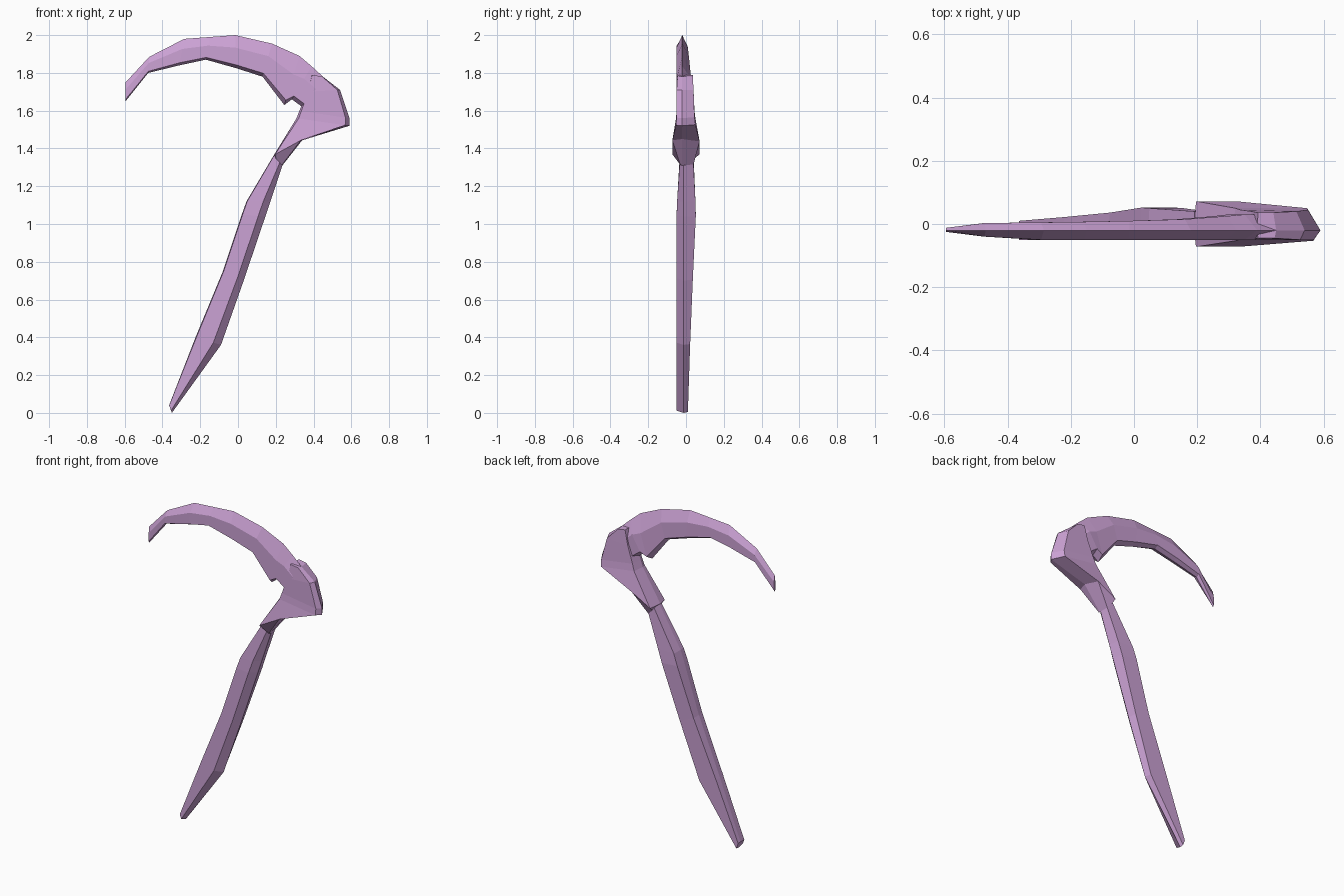
import bpy
import bmesh
from mathutils import Vector

default = bpy.data.objects.get("Cube")
if default:
    bpy.data.objects.remove(default, do_unlink=True)

# Single flat colour
mauve = bpy.data.materials.new("mauve")
mauve.use_nodes = True
colour = (0.60, 0.36, 0.66, 1.0)
mauve.diffuse_color = colour
mauve.node_tree.nodes["Principled BSDF"].inputs["Base Color"].default_value = colour


def section(outer, inner, front, back, ridge, bevel):
    """Six-sided cross-section: two ridges joined by flat front and back faces."""
    outer_point = Vector((outer[0], ridge, outer[1]))
    inner_point = Vector((inner[0], ridge, inner[1]))

    def on_face(amount, depth):
        point = outer_point.lerp(inner_point, amount)
        point.y = depth
        return point

    front_start, back_start, end = bevel
    return [outer_point, on_face(front_start, front), on_face(end, front),
            inner_point, on_face(end, back), on_face(back_start, back)]


def loft(name, stations, ridge, bevel):
    """Join the cross-sections into a closed, flat-shaded solid."""
    bm = bmesh.new()
    rings = [[bm.verts.new(point) for point in section(*station, ridge, bevel)]
             for station in stations]
    for ring, following in zip(rings, rings[1:]):
        for i in range(len(ring)):
            j = (i + 1) % len(ring)
            bm.faces.new((ring[i], ring[j], following[j], following[i]))
    bm.faces.new(rings[0])
    bm.faces.new(rings[-1])
    bmesh.ops.recalc_face_normals(bm, faces=bm.faces)
    mesh = bpy.data.meshes.new(name)
    bm.to_mesh(mesh)
    bm.free()
    mesh.materials.append(mauve)
    part = bpy.data.objects.new(name, mesh)
    bpy.context.collection.objects.link(part)
    return part


# Each station: outer edge (x, z), inner edge (x, z), front y, back y

# Curved blade, from the tip round to the socket
loft("blade", [
    ((-0.595, 1.75), (-0.595, 1.65), -0.025, -0.012),
    ((-0.47, 1.885), (-0.475, 1.8), -0.04, 0.003),
    ((-0.285, 1.98), (-0.31, 1.84), -0.05, 0.005),
    ((-0.15, 1.99), (-0.17, 1.87), -0.05, 0.007),
    ((-0.015, 2), (-0.01, 1.825), -0.05, 0.01),
    ((0.18, 1.955), (0.13, 1.78), -0.05, 0.015),
    ((0.325, 1.89), (0.245, 1.63), -0.05, 0.025),
    ((0.39, 1.835), (0.285, 1.66), -0.05, 0.03),
    ((0.45, 1.78), (0.34, 1.62), -0.05, 0.03),
    ((0.53, 1.71), (0.36, 1.55), -0.045, 0.03),
], -0.02, (0.38, 0.38, 0.9))

# Socket that flares out of the handle and grips the blade
loft("socket", [
    ((0.235, 1.31), (0.2, 1.345), -0.03, 0.04),
    ((0.345, 1.45), (0.19, 1.365), -0.072, 0.072),
    ((0.59, 1.52), (0.31, 1.56), -0.053, 0.05),
    ((0.59, 1.56), (0.325, 1.6), -0.05, 0.045),
    ((0.54, 1.71), (0.365, 1.7), -0.05, 0.04),
    ((0.45, 1.78), (0.39, 1.79), -0.045, 0.036),
], -0.02, (0.08, 0.15, 0.96))

# Tapered handle with a bevelled underside
loft("handle", [
    ((-0.35, 0), (-0.365, 0.04), -0.05, 0.01),
    ((-0.09, 0.36), (-0.225, 0.4), -0.05, 0.022),
    ((0.03, 0.7), (-0.08, 0.75), -0.05, 0.036),
    ((0.145, 1.04), (0.02, 1.05), -0.05, 0.052),
    ((0.172, 1.12), (0.045, 1.12), -0.047, 0.05),
    ((0.235, 1.31), (0.19, 1.365), -0.033, 0.04),
], -0.012, (0.3, 0.12, 0.97))
